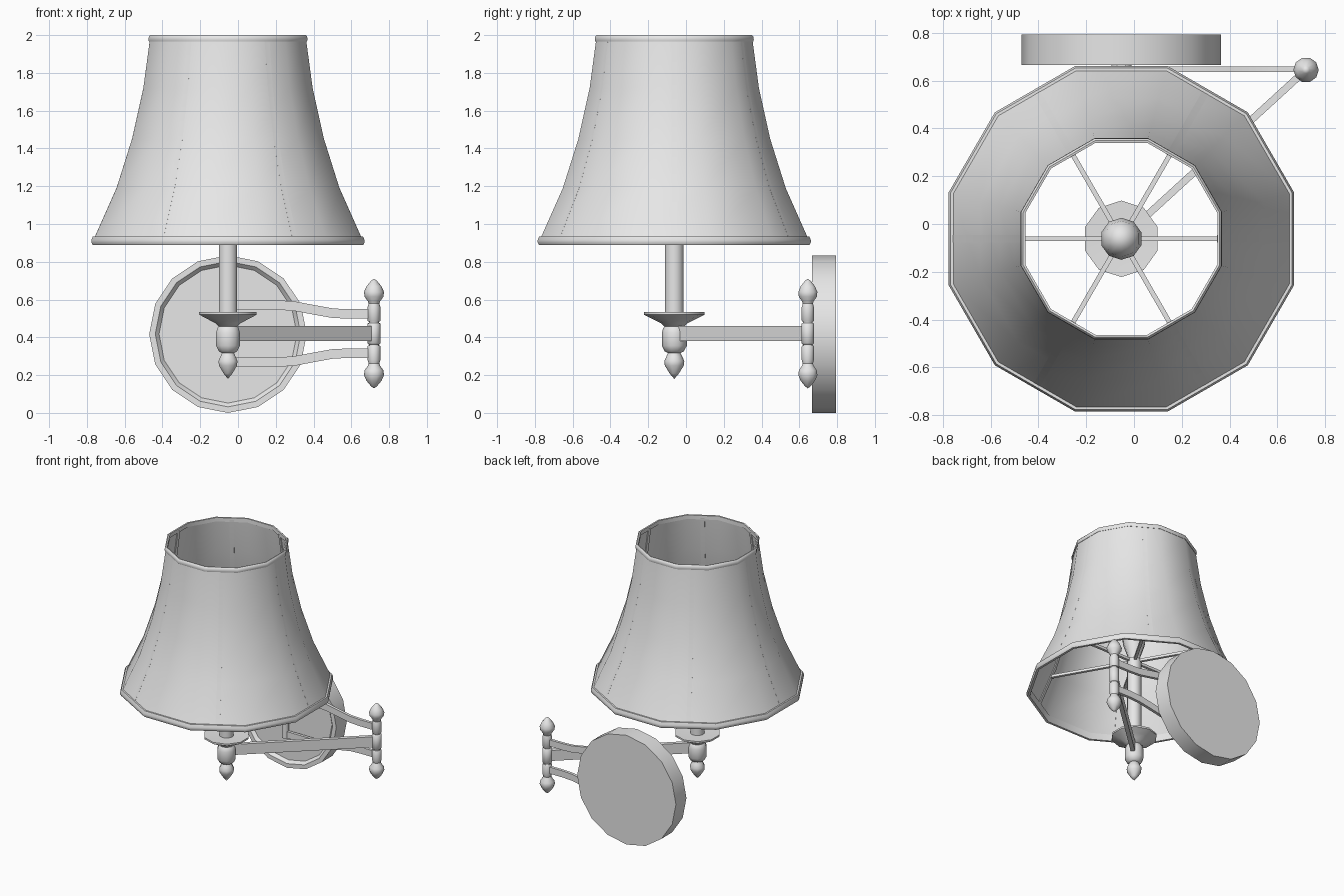
import bpy, bmesh, math
from mathutils import Vector

if "Cube" in bpy.data.objects:
    bpy.data.objects.remove(bpy.data.objects["Cube"])

grey = bpy.data.materials.new("plain grey")
grey.diffuse_color = (0.8, 0.8, 0.8, 1)
grey.use_nodes = True
grey.node_tree.nodes["Principled BSDF"].inputs["Base Color"].default_value = grey.diffuse_color

CX, CY = -0.053, -0.062      # lamp axis
PX, PY = 0.72, 0.645         # hinge post axis
MID = 0.42                   # height of the swing arm


def finish(name, bm, angle):
    bmesh.ops.recalc_face_normals(bm, faces=bm.faces)
    me = bpy.data.meshes.new(name)
    bm.to_mesh(me)
    bm.free()
    ob = bpy.data.objects.new(name, me)
    bpy.context.collection.objects.link(ob)
    me.materials.append(grey)
    bpy.ops.object.select_all(action='DESELECT')
    ob.select_set(True)
    bpy.context.view_layer.objects.active = ob
    bpy.ops.object.shade_smooth_by_angle(angle=math.radians(angle))
    return ob


def lathe(name, profile, loc, sides, turn=0.0, closed=False, angle=50):
    """Spin (radius, z) points round z; radius 0 makes a tip."""
    bm = bmesh.new()
    rings = []
    for r, z in profile:
        if r == 0:
            rings.append([bm.verts.new((0, 0, z))] * sides)
        else:
            rings.append([bm.verts.new((r * math.cos(a), r * math.sin(a), z))
                          for a in (turn + math.tau * i / sides for i in range(sides))])
    pairs = list(zip(rings, rings[1:]))
    if closed:
        pairs.append((rings[-1], rings[0]))
    for lo, hi in pairs:
        for i in range(sides):
            j = (i + 1) % sides
            quad = list(dict.fromkeys((lo[i], lo[j], hi[j], hi[i])))
            if len(quad) > 2:
                bm.faces.new(quad)
    if not closed:
        for ring in (rings[0], rings[-1]):
            if ring[0] is not ring[1]:
                bm.faces.new(ring)
    ob = finish(name, bm, angle)
    ob.location = loc
    return ob


def bar(name, path, side, width, depth):
    """Sweep a rectangle along a path; width lies along the side vector."""
    bm = bmesh.new()
    pts = [Vector(p) for p in path]
    side = Vector(side).normalized()
    rings = []
    for i, p in enumerate(pts):
        t = (pts[min(i + 1, len(pts) - 1)] - pts[max(i - 1, 0)]).normalized()
        up = t.cross(side).normalized()
        rings.append([bm.verts.new(p + side * width / 2 * a + up * depth / 2 * b)
                      for a, b in ((-1, -1), (1, -1), (1, 1), (-1, 1))])
    for lo, hi in zip(rings, rings[1:]):
        for i in range(4):
            j = (i + 1) % 4
            bm.faces.new((lo[i], lo[j], hi[j], hi[i]))
    bm.faces.new(rings[0])
    bm.faces.new(rings[-1])
    return finish(name, bm, 40)


# Twelve-sided bell shade (sizes are to the middle of each flat)
K = 1 / math.cos(math.pi / 12)
T = math.pi / 12
bell = [(0.71, 0.92), (0.59, 1.19), (0.508, 1.45), (0.448, 1.72), (0.413, 1.98)]
outer = [(r * K, z) for r, z in bell]
inner = [((r - 0.006) * K, z) for r, z in reversed(bell)]
lathe("shade", outer + inner, (CX, CY, 0), 12, T, True, 40)

# Shade rims
lower = [(0.70, 0.89), (0.717, 0.89), (0.723, 0.902), (0.723, 0.915),
         (0.715, 0.935), (0.69, 0.935)]
upper = [(0.402, 1.968), (0.418, 1.965), (0.421, 1.975), (0.419, 1.992),
         (0.411, 2.0), (0.402, 1.998)]
lathe("lower_rim", [(r * K, z) for r, z in lower], (CX, CY, 0), 12, T, True, 40)
lathe("upper_rim", [(r * K, z) for r, z in upper], (CX, CY, 0), 12, T, True, 40)

# Ribs inside the shade and spokes to the socket
for i in range(6):
    a = i * math.pi / 3
    c, s = math.cos(a), math.sin(a)
    bar("shade_rib", [(CX + (r - 0.006) * c, CY + (r - 0.006) * s, z) for r, z in bell],
        (-s, c, 0), 0.03, 0.012)
    bar("shade_spoke", [(CX + 0.02 * c, CY + 0.02 * s, 1.13),
                        (CX + 0.61 * c, CY + 0.61 * s, 1.13)], (-s, c, 0), 0.02, 0.02)

# Bulb, stem, drip cup and hub with finial
lathe("bulb", [(0.035, 1.12), (0.045, 1.17), (0.078, 1.27), (0.088, 1.35),
               (0.075, 1.42), (0.042, 1.465), (0, 1.48)], (CX, CY, 0), 10, math.pi / 10)
lathe("stem", [(0.05, 0.52), (0.05, 1.14)], (CX, CY, 0), 12, T)
lathe("drip_cup", [(0.05, 0.455), (0.07, 0.475), (0.115, 0.497), (0.16, 0.52),
                   (0.16, 0.533), (0.05, 0.528)], (CX, CY, 0), 10, math.pi / 10)
lathe("hub", [(0.03, 0.315), (0.05, 0.325), (0.066, 0.355), (0.066, 0.425),
              (0.058, 0.45), (0.045, 0.465)], (CX, CY, 0), 10, math.pi / 10)
lathe("hub_finial", [(0, 0.18), (0.024, 0.208), (0.05, 0.25), (0.053, 0.275),
                     (0.042, 0.298), (0.03, 0.325)], (CX, CY, 0), 10, math.pi / 10)

# Hinge post: centre barrel, mirrored collars and finials
lathe("post_barrel", [(0.028, -0.057), (0.034, -0.052), (0.034, 0.052), (0.028, 0.057)],
      (PX, PY, MID), 10)
lathe("post_pin", [(0.026, -0.15), (0.026, 0.15)], (PX, PY, MID), 10)
for sgn, end in ((1, "top"), (-1, "bottom")):
    lathe(end + "_collar", [(0.03, sgn * 0.063), (0.034, sgn * 0.068), (0.034, sgn * 0.14),
                            (0.028, sgn * 0.16)], (PX, PY, MID), 10)
    lathe(end + "_finial", [(0.026, sgn * 0.15), (0.032, sgn * 0.17), (0.05, sgn * 0.195),
                            (0.053, sgn * 0.22), (0.04, sgn * 0.25), (0.015, sgn * 0.28),
                            (0, sgn * 0.29)], (PX, PY, MID), 10)
    # Curved wall arm
    curve = [(CX, 0.152), (0.2, 0.152), (0.3, 0.145), (0.4, 0.126), (0.5, 0.108),
             (0.58, 0.104), (PX, 0.104)]
    bar(end + "_wall_arm", [(x, PY + 0.003, MID + sgn * z) for x, z in curve],
        (0, 1, 0), 0.022, 0.05)

# Swing arm from post to hub
run = Vector((PX - CX, PY - CY, 0))
bar("swing_arm", [(CX, CY, MID), (PX, PY, MID)], run.cross(Vector((0, 0, 1))), 0.03, 0.08)

# Round wall plate with a recessed front, and the bracket on it
plate = lathe("wall_plate", [(0.417, 0), (0.417, 0.127), (0.385, 0.127), (0.365, 0.105)],
              (CX, 0.793, 0.417), 16, 0, False, 35)
plate.rotation_euler.x = math.pi / 2
boss = lathe("bracket_boss", [(0.042, 0), (0.042, 0.06)], (CX, 0.70, MID), 12)
boss.rotation_euler.x = math.pi / 2
lathe("bracket_post", [(0.025, -0.18), (0.025, 0.18)], (CX, PY + 0.003, MID), 10)
